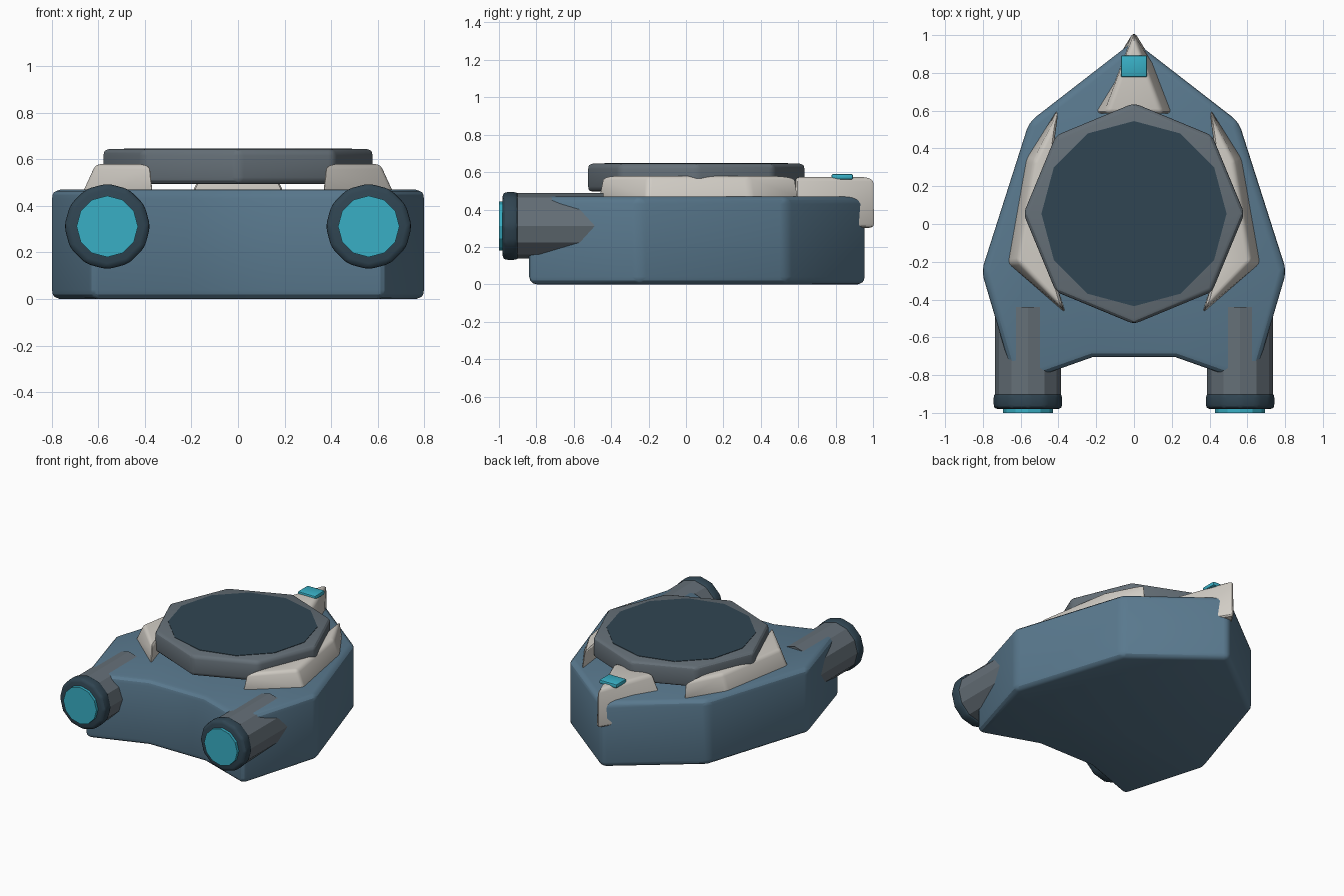
import bpy, bmesh, math

if "Cube" in bpy.data.objects:
    bpy.data.objects.remove(bpy.data.objects["Cube"])

def mat(name, r, g, b):
    m = bpy.data.materials.new(name)
    m.diffuse_color = (r, g, b, 1)
    m.use_nodes = True
    m.node_tree.nodes["Principled BSDF"].inputs["Base Color"].default_value = m.diffuse_color
    return m

BLUE = mat("hull_blue", 0.10, 0.19, 0.27)
DARK = mat("dark_slate", 0.03, 0.06, 0.085)
GREY = mat("steel_grey", 0.13, 0.16, 0.185)
WHITE = mat("bone_white", 0.64, 0.61, 0.56)
CYAN = mat("cyan_glow", 0.04, 0.43, 0.56)

def loft(name, lower, upper, z0, z1, material, bevel, segments=3):
    """Solid between two matching outlines, with rounded edges."""
    bm = bmesh.new()
    a = [bm.verts.new((x, y, z0)) for x, y in lower]
    b = [bm.verts.new((x, y, z1)) for x, y in upper]
    n = len(a)
    bm.faces.new(a[::-1])
    bm.faces.new(b)
    for i in range(n):
        j = (i + 1) % n
        bm.faces.new((a[i], a[j], b[j], b[i]))
    bmesh.ops.recalc_face_normals(bm, faces=bm.faces)
    me = bpy.data.meshes.new(name)
    bm.to_mesh(me)
    bm.free()
    ob = bpy.data.objects.new(name, me)
    bpy.context.collection.objects.link(ob)
    me.materials.append(material)
    if bevel:
        mod = ob.modifiers.new("bevel", 'BEVEL')
        mod.width, mod.segments, mod.limit_method = bevel, segments, 'ANGLE'
        mod.angle_limit = math.radians(20)
    bpy.ops.object.select_all(action='DESELECT')
    ob.select_set(True)
    bpy.context.view_layer.objects.active = ob
    if bevel:
        bpy.ops.object.modifier_apply(modifier="bevel")
    bpy.ops.object.shade_smooth_by_angle(angle=math.radians(28))
    return ob

def ngon(sides, r, cx=0, cy=0, start=90):
    return [(cx + r * math.cos(math.radians(start) + math.tau * i / sides),
             cy + r * math.sin(math.radians(start) + math.tau * i / sides)) for i in range(sides)]

# Hull: symmetrical arrow-shaped slab
half = [(0.555, 0.54), (0.807, -0.25), (0.63, -0.85), (0.22, -0.705)]
outline = [(0, 0.97)] + half + [(-x, y) for x, y in half[::-1]]
loft("hull", outline, outline, 0, 0.47, BLUE, 0.04)

# Raised octagonal deck with a dark twelve-sided pad
deck = ngon(8, 0.585, 0, 0.055)
loft("deck", deck, deck, 0.495, 0.645, GREY, 0.028)
pad = ngon(12, 0.49, 0, 0.055)
loft("deck_pad", pad, pad, 0.62, 0.648, DARK, 0)

# Nose wedge, its tip wrapping over the prow, and the beacon on top
loft("nose_wedge", [(0, 1.02), (-0.28, 0.585), (0.28, 0.585)],
     [(0, 1.01), (-0.15, 0.585), (0.15, 0.585)], 0.30, 0.575, WHITE, 0.025)
box = [(-0.07, 0.777), (0.07, 0.777), (0.07, 0.893), (-0.07, 0.893)]
loft("nose_beacon", box, box, 0.56, 0.59, CYAN, 0.01, 2)

# Parts repeated on both sides
base = [(0.405, 0.61), (0.575, 0.35), (0.675, -0.21), (0.36, -0.475), (0.44, -0.22), (0.44, 0.3)]
crest = [(0.40, 0.59), (0.53, 0.33), (0.615, -0.20), (0.375, -0.45), (0.44, -0.22), (0.44, 0.3)]
for side, s in (("right", 1), ("left", -1)):
    # White fairing beside the deck
    loft(side + "_fairing", [(s * x, y) for x, y in base], [(s * x, y) for x, y in crest],
         0.45, 0.58, WHITE, 0.022)
    # Thruster built upright, then laid along y
    for part, r, y0, y1, m, bev in (("barrel", 0.175, -0.93, -0.44, GREY, 0),
                                    ("rim", 0.185, -0.98, -0.895, DARK, 0.025),
                                    ("glow", 0.132, -1.0, -0.94, CYAN, 0)):
        ring = ngon(12, r)
        ob = loft(side + "_thruster_" + part, ring, ring, -y1, -y0, m, bev)
        ob.rotation_euler.x = math.radians(90)
        ob.location = (s * 0.562, 0, 0.312)
